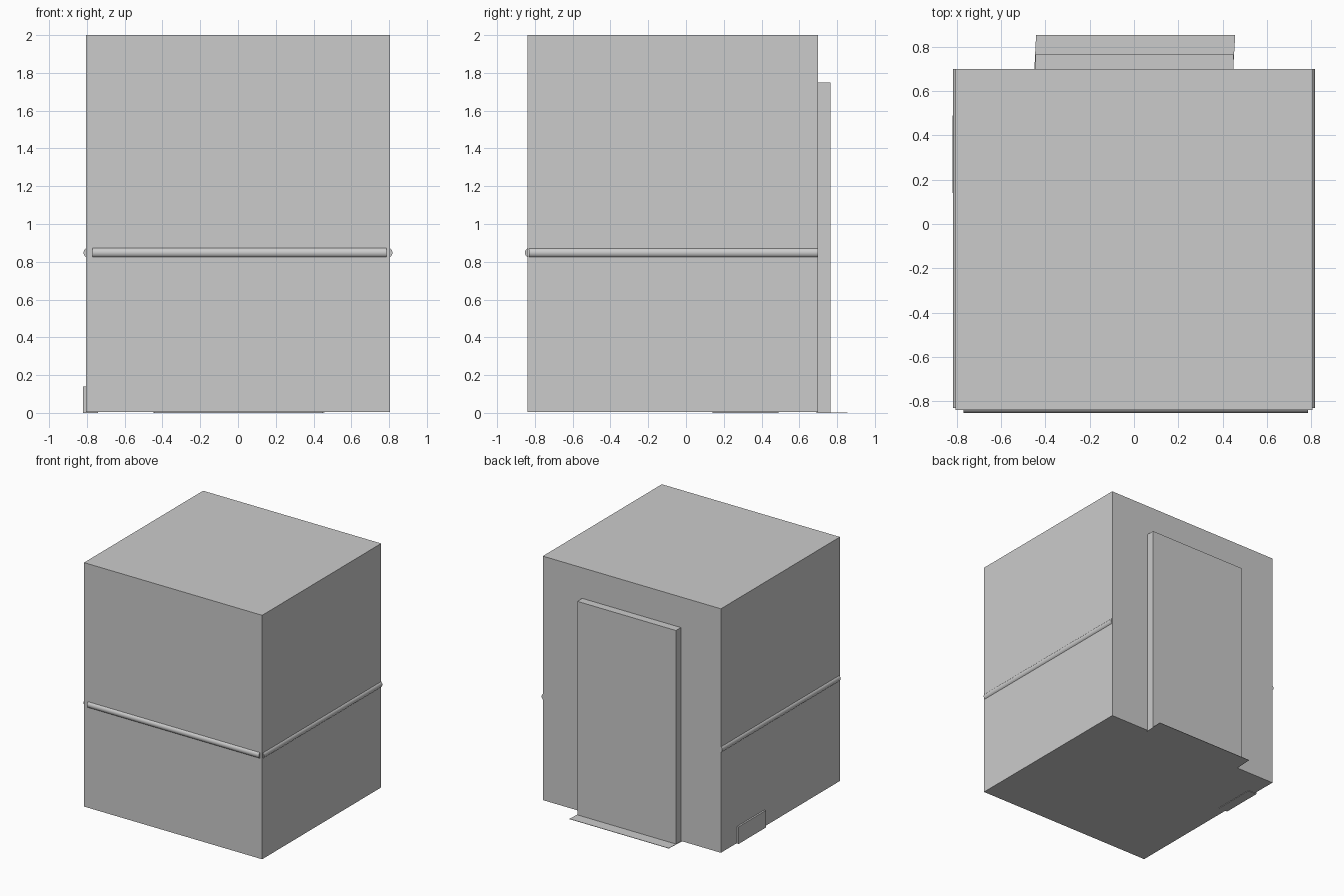
import bpy, bmesh, math

if "Cube" in bpy.data.objects:
    bpy.data.objects.remove(bpy.data.objects["Cube"])


def finish(name, bm):
    bmesh.ops.recalc_face_normals(bm, faces=bm.faces[:])
    mesh = bpy.data.meshes.new(name)
    bm.to_mesh(mesh)
    bm.free()
    obj = bpy.data.objects.new(name, mesh)
    bpy.context.collection.objects.link(obj)
    return obj


def prism(name, outline, z0, z1):
    """Extrude an xy outline from z0 up to z1."""
    bm = bmesh.new()
    face = bm.faces.new([bm.verts.new((x, y, z0)) for x, y in outline])
    new = bmesh.ops.extrude_face_region(bm, geom=[face])["geom"]
    for v in new:
        if isinstance(v, bmesh.types.BMVert):
            v.co.z = z1
    return finish(name, bm)


def box(name, x0, x1, y0, y1, z0, z1):
    return prism(name, [(x0, y0), (x1, y0), (x1, y1), (x0, y1)], z0, z1)


def rail(name, start, end, radius=0.0275, sides=24):
    """Round handrail between two points."""
    bpy.ops.mesh.primitive_cylinder_add(vertices=sides, radius=radius, depth=math.dist(start, end),
                                        location=[(a + b) / 2 for a, b in zip(start, end)])
    obj = bpy.context.object
    obj.name = name
    obj.rotation_euler = (0, math.pi / 2, 0) if start[0] != end[0] else (math.pi / 2, 0, 0)
    bpy.ops.object.shade_smooth_by_angle(angle=math.radians(40))
    return obj


# Cab body
box("cab_body", -0.806, 0.806, -0.839, 0.70, 0.004, 2.0)

# Doorway casing and floor sill
box("door_casing", -0.444, 0.449, 0.69, 0.764, 0.001, 1.75)
prism("door_sill", [(-0.45, 0.69), (0.447, 0.69), (0.457, 0.854), (-0.442, 0.854)], 0, 0.003)

# Low recess box on the left wall
box("wall_recess", -0.82, -0.74, 0.14, 0.49, 0, 0.14)

# Handrails, set partly into the walls
rail_z = 0.848
rail("front_handrail", (-0.77, -0.825, rail_z), (0.785, -0.825, rail_z))
for side, label in ((-1, "left"), (1, "right")):
    x = side * 0.79
    rail(label + "_handrail", (x, -0.83, rail_z), (x, 0.699, rail_z))
